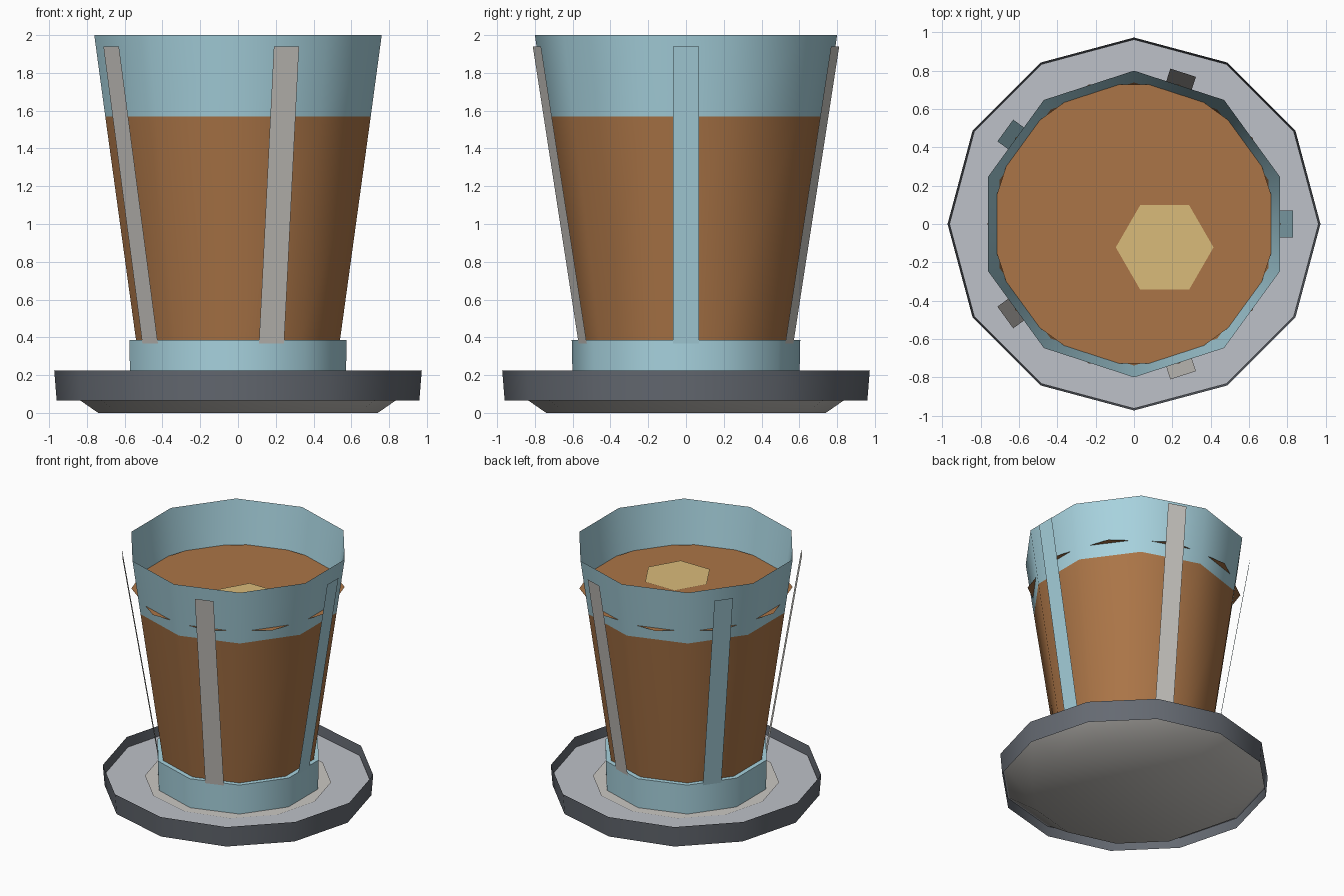
import bpy, math

if "Cube" in bpy.data.objects:
    bpy.data.objects.remove(bpy.data.objects["Cube"])


def material(name, r, g, b):
    lin = lambda c: (c / 255 / 12.92) if c < 11 else ((c / 255 + 0.055) / 1.055) ** 2.4
    m = bpy.data.materials.new(name)
    m.diffuse_color = (lin(r), lin(g), lin(b), 1)
    m.use_nodes = True
    m.node_tree.nodes["Principled BSDF"].inputs["Base Color"].default_value = m.diffuse_color
    return m


GLASS = material("pale blue glass", 168, 211, 223)
TEA = material("tea brown", 171, 117, 71)
FOAM = material("tan foam", 218, 187, 122)
DISH = material("cool light grey", 190, 193, 200)
WARM = material("warm light grey", 203, 200, 195)
SLATE = material("slate grey", 101, 106, 114)


def add_object(name, verts, faces, mats, indices=None):
    me = bpy.data.meshes.new(name)
    me.from_pydata(verts, [], faces)
    for m in mats:
        me.materials.append(m)
    for p in me.polygons:
        p.material_index = indices[p.index] if indices else 0
    ob = bpy.data.objects.new(name, me)
    bpy.context.collection.objects.link(ob)
    bpy.ops.object.select_all(action='DESELECT')
    ob.select_set(True)
    bpy.context.view_layer.objects.active = ob
    bpy.ops.object.shade_smooth_by_angle(angle=math.radians(42))
    return ob


def lathe(name, profile, sides, mats, start=90, seg_mats=None, cap=False):
    """Spin (radius, z) points listed bottom to top, with an optional bottom cap."""
    verts = []
    for r, z in profile:
        for i in range(sides):
            a = math.radians(start) + math.tau * i / sides
            verts.append((r * math.cos(a), r * math.sin(a), z))
    faces, idx = [], []
    for k in range(len(profile) - 1):
        for i in range(sides):
            j = (i + 1) % sides
            faces.append((k * sides + i, k * sides + j, (k + 1) * sides + j, (k + 1) * sides + i))
            idx.append(seg_mats[k] if seg_mats else 0)
    if cap:
        faces.append(tuple(reversed(range(sides))))
        idx.append(0)
    return add_object(name, verts, faces, mats, idx)


def disc(name, radius, z, sides, mat, start=0, x=0, y=0):
    angles = [math.radians(start) + math.tau * i / sides for i in range(sides)]
    verts = [(x + radius * math.cos(a), y + radius * math.sin(a), z) for a in angles]
    return add_object(name, verts, [tuple(range(sides))], [mat])


# Saucer: upright rim, flaring underside, flat dish and centre plate
lathe("saucer_rim", [(0.96, 0.065), (0.973, 0.225)], 12, [SLATE])
lathe("saucer_underside", [(0.74, 0.0), (0.95, 0.145)], 12, [WARM], cap=True)
disc("saucer_dish", 0.963, 0.148, 12, DISH)
disc("saucer_centre", 0.67, 0.154, 12, WARM)

# Glass: foot band, tea-filled wall and clear upper wall
lathe("glass_foot", [(0.6, 0.156), (0.605, 0.387), (0.568, 0.387)], 10, [GLASS], cap=True)
lathe("glass_wall", [(0.568, 0.387), (0.739, 1.57), (0.8, 2.0)], 10, [TEA, GLASS],
      seg_mats=[0, 1])

# Tea surface (its corners poke through the wall) and foam patch
disc("tea_surface", 0.765, 1.667, 10, TEA)
disc("foam", 0.255, 1.674, 6, FOAM, x=0.16, y=-0.122)

# Five slanted strips standing just off the glass
for n in range(5):
    a = math.radians(72 * n)
    c, s = math.cos(a), math.sin(a)
    verts = [(r * c - t * s, r * s + t * c, z)
             for r, z, t in ((0.564, 0.3, -0.07), (0.564, 0.3, 0.07),
                             (0.83, 1.94, 0.07), (0.83, 1.94, -0.07))]
    add_object(f"strip_{n + 1}", verts, [(0, 1, 2, 3)], [GLASS if n in (0, 2) else WARM])
